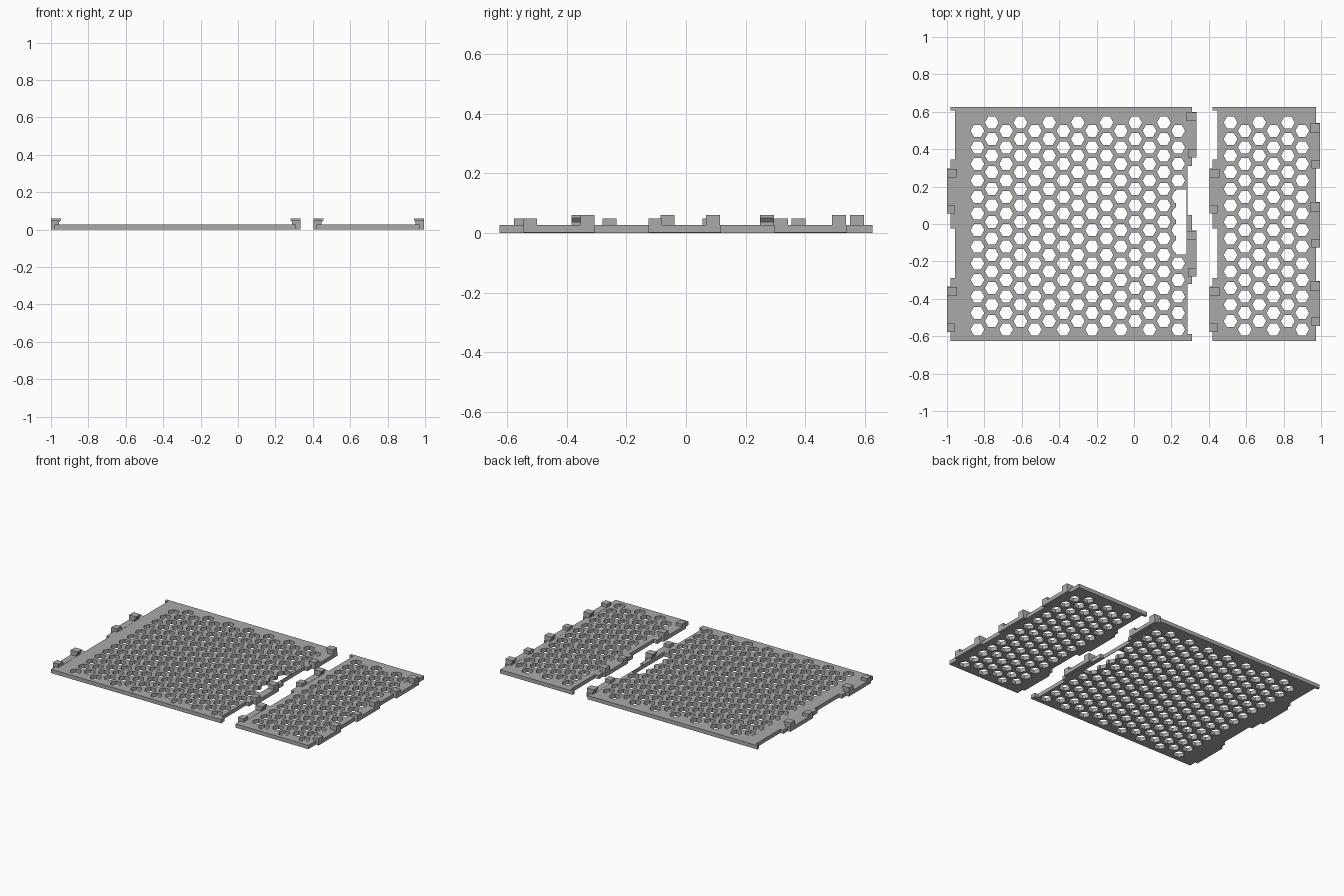
import bpy, bmesh, math

if "Cube" in bpy.data.objects:
    bpy.data.objects.remove(bpy.data.objects["Cube"])

GREY = bpy.data.materials.new("plain grey")
GREY.diffuse_color = (0.4, 0.4, 0.4, 1)
GREY.use_nodes = True
GREY.node_tree.nodes["Principled BSDF"].inputs["Base Color"].default_value = GREY.diffuse_color
THICK = 0.026
END = 0.626          # half depth of both panels
PITCH = 0.0885       # spacing of holes within a column
STEP = PITCH * math.sqrt(3) / 2
HEX_R = 0.037


def finish(name, bm):
    bmesh.ops.recalc_face_normals(bm, faces=bm.faces)
    mesh = bpy.data.meshes.new(name)
    bm.to_mesh(mesh)
    bm.free()
    mesh.materials.append(GREY)
    ob = bpy.data.objects.new(name, mesh)
    bpy.context.collection.objects.link(ob)
    return ob


def prism(bm, pts, offset):
    """Extrude a closed loop of 3D points by an offset."""
    face = bm.faces.new([bm.verts.new(p) for p in pts])
    new = bmesh.ops.extrude_face_region(bm, geom=[face], use_keep_orig=True)["geom"]
    bmesh.ops.translate(bm, vec=offset,
                        verts=[g for g in new if isinstance(g, bmesh.types.BMVert)])


def box(bm, x0, x1, y0, y1, z0, z1):
    prism(bm, [(x0, y0, z0), (x1, y0, z0), (x1, y1, z0), (x0, y1, z0)], (0, 0, z1 - z0))


def side(inner, outer, tabs):
    """Edge points from top to bottom, stepping out at each tab."""
    pts = []
    for hi, lo in tabs:
        pts += [(inner, hi), (outer, hi), (outer, lo), (inner, lo)]
    return [p for p in pts if not (abs(p[1]) == END and p[0] == inner)]


def cut(plate, cutter):
    cutter.hide_render = True
    cutter.hide_viewport = True
    cutter.display_type = 'WIRE'
    mod = plate.modifiers.new("holes", 'BOOLEAN')
    mod.operation = 'DIFFERENCE'
    mod.solver = 'EXACT'
    mod.object = cutter


def panel(name, left, right, x0, cols, parity, skip=()):
    """Panel with a honeycomb of hexagonal holes."""
    bm = bmesh.new()
    outline = left + right[::-1]
    prism(bm, [(x, y, 0) for x, y in outline], (0, 0, THICK))
    plate = finish(name, bm)
    bm = bmesh.new()
    for c in range(cols):
        top = 0.498 if (c + parity) % 2 == 0 else 0.498 + PITCH / 2
        for r in range(13):
            if (c, r) in skip:
                continue
            cx, cy = x0 + c * STEP, top - r * PITCH
            prism(bm, [(cx + HEX_R * math.cos(a * math.pi / 3),
                        cy + HEX_R * math.sin(a * math.pi / 3), -0.05)
                       for a in range(6)], (0, 0, 0.15))
    cut(plate, finish(name + "_hole_cutter", bm))
    return plate


def clip(name, outer, inward, hi, lo):
    """Edge bar with a tall hooked block and a low block."""
    bm = bmesh.new()
    xs = sorted((outer, outer + inward * 0.044))
    box(bm, xs[0], xs[1], lo, hi, 0.001, THICK + 0.001)
    box(bm, xs[0], xs[1], lo, lo + 0.046, 0.02, 0.048)
    hook = [(0, 0.02), (0.042, 0.02), (0.042, 0.037), (0.053, 0.05),
            (0.053, 0.06), (0, 0.06)]
    prism(bm, [(outer + inward * u, hi - 0.05, z) for u, z in hook], (0, 0.047, 0))
    finish(name, bm)


# Panels
left_tabs = [(END, 0.608), (0.345, -0.025), (-0.288, -END)]
wide = panel("wide_panel", side(-0.957, -0.98, left_tabs),
             side(0.286, 0.31, [(END, 0.31), (0.048, -0.322), (-0.588, -END)]),
             -0.837, 15, 0, {(14, r) for r in range(4, 8)})
panel("narrow_panel", side(0.447, 0.42, left_tabs),
      [(0.972, END), (0.972, -END)], 0.516, 6, 1)

# Side notch in the wide panel, with the partial holes along its inner edge
bm = bmesh.new()
box(bm, 0.225, 0.282, -0.162, 0.185, -0.05, 0.1)
cut(wide, finish("notch_cutter", bm))
bm = bmesh.new()
for r in range(4, 8):
    cx, cy = -0.837 + 14 * STEP, 0.498 - r * PITCH
    prism(bm, [(cx + HEX_R * math.cos(a * math.pi / 3),
                cy + HEX_R * math.sin(a * math.pi / 3), -0.06)
               for a in range(6)], (0, 0, 0.17))
cut(wide, finish("notch_hole_cutter", bm))

# Clips along the panel edges
for label, x in (("wide", -1.0), ("narrow", 0.403)):
    for i, (hi, lo) in enumerate([(0.298, 0.055), (-0.335, -0.578)]):
        clip(f"{label}_left_clip_{i + 1}", x, 1, hi, lo)
for i, (hi, lo) in enumerate([(0.6, 0.355), (-0.035, -0.28)]):
    clip(f"wide_right_clip_{i + 1}", 0.334, -1, hi, lo)
for i, (hi, lo) in enumerate([(0.54, 0.297), (0.117, -0.126), (-0.305, -0.546)]):
    clip(f"narrow_right_clip_{i + 1}", 0.994, -1, hi, lo)
